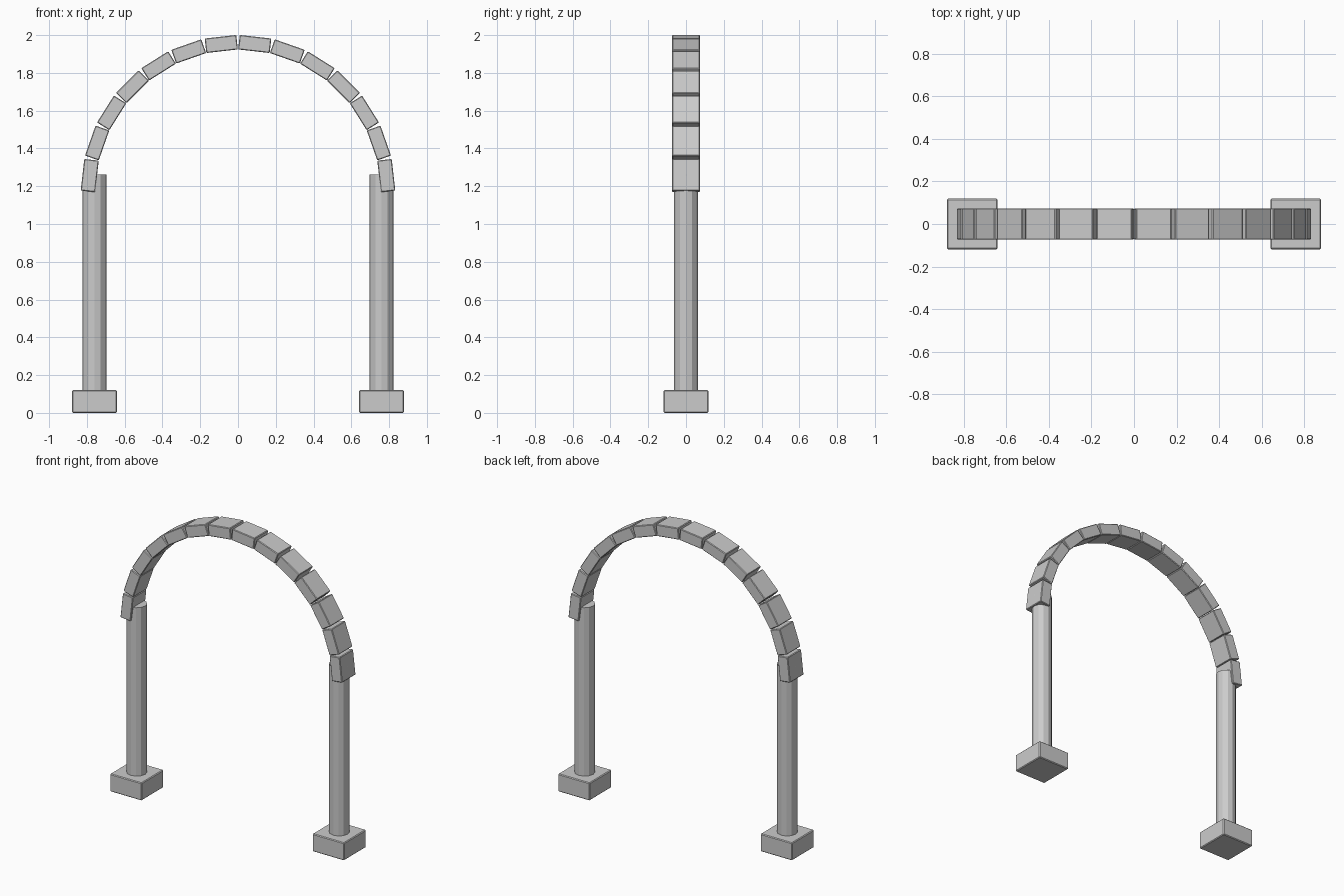
import bpy
from math import pi, cos, sin

if "Cube" in bpy.data.objects:
    bpy.data.objects.remove(bpy.data.objects["Cube"])

BASE_X = 0.76           # column centre distance from the middle
ARCH_R, ARCH_Z = 0.79, 1.168
BLOCKS = 14


def box(name, size, loc, tilt=0.0, bevel=0.004):
    bpy.ops.mesh.primitive_cube_add(size=1, location=loc, rotation=(0, tilt, 0))
    ob = bpy.context.object
    ob.name = name
    ob.scale = size
    bpy.ops.object.transform_apply(location=False, rotation=False, scale=True)
    mod = ob.modifiers.new("edge_bevel", 'BEVEL')
    mod.width = bevel
    mod.segments = 1
    return ob


# Footings and columns on both sides
for side, sx in (("left", -1), ("right", 1)):
    box(side + "_footing", (0.238, 0.238, 0.12), (sx * BASE_X, 0, 0.06), bevel=0.005)
    bpy.ops.mesh.primitive_cylinder_add(vertices=12, radius=0.064, depth=1.162,
                                        location=(sx * BASE_X, 0, 0.681))
    bpy.context.object.name = side + "_column"

# Half-circle of arch blocks, each lying along the tangent
for i in range(BLOCKS):
    a = pi * (i + 0.5) / BLOCKS
    box(f"arch_block_{i + 1}", (0.077, 0.148, 0.168),
        (ARCH_R * cos(a), 0, ARCH_Z + ARCH_R * sin(a)), tilt=-a)
